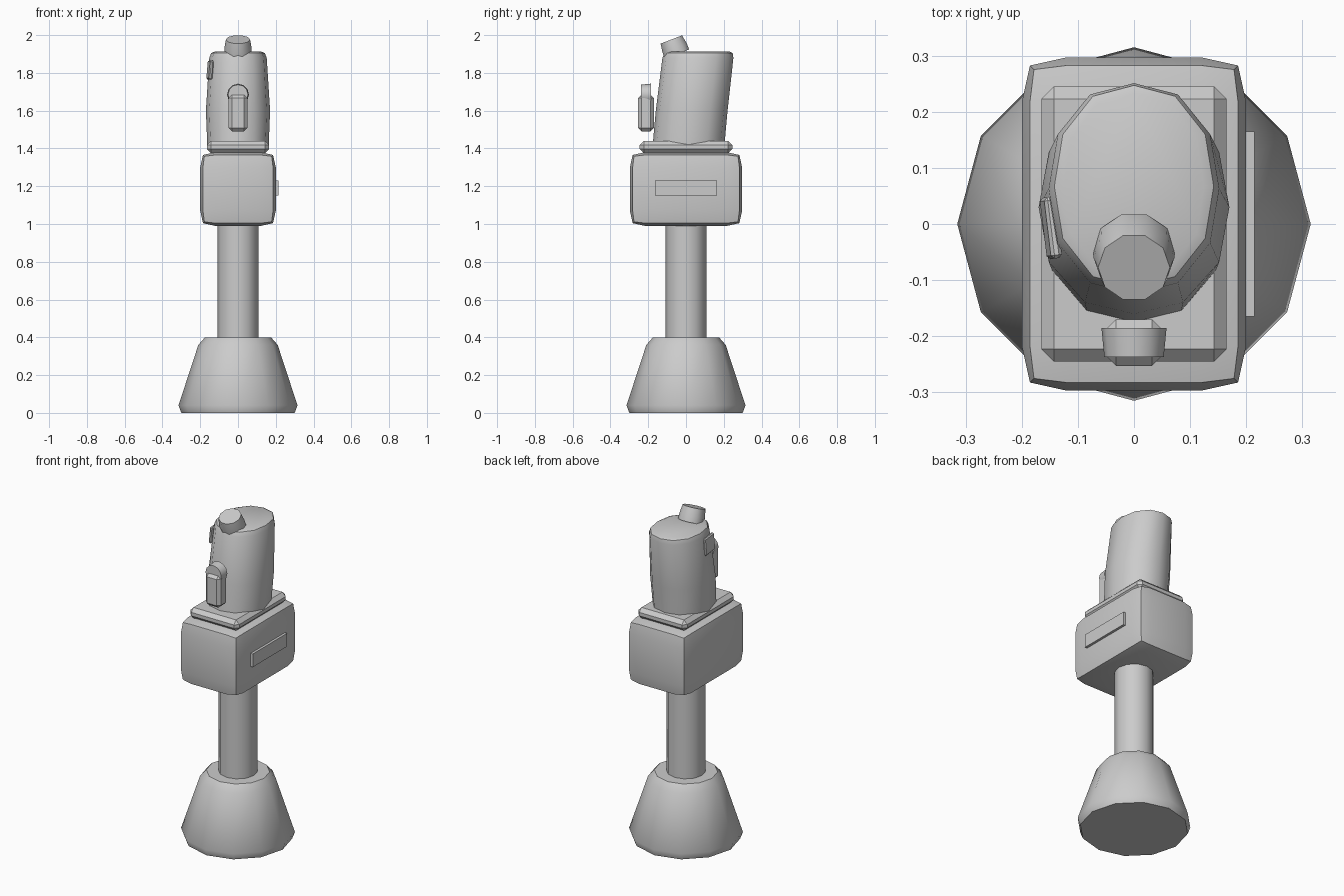
import bpy, bmesh, math
from mathutils import Vector, Matrix

if "Cube" in bpy.data.objects:
    bpy.data.objects.remove(bpy.data.objects["Cube"])


def finish(name, bm, bevel=0, segments=1, profile=0.5, matrix=None, angle=40):
    bmesh.ops.recalc_face_normals(bm, faces=bm.faces)
    if bevel:
        bmesh.ops.bevel(bm, geom=bm.edges[:], offset=bevel, segments=segments,
                        profile=profile, affect='EDGES', clamp_overlap=True)
    if matrix:
        bmesh.ops.transform(bm, matrix=matrix, verts=bm.verts)
    mesh = bpy.data.meshes.new(name)
    bm.to_mesh(mesh)
    bm.free()
    ob = bpy.data.objects.new(name, mesh)
    bpy.context.collection.objects.link(ob)
    bpy.ops.object.select_all(action='DESELECT')
    bpy.context.view_layer.objects.active = ob
    ob.select_set(True)
    bpy.ops.object.shade_smooth_by_angle(angle=math.radians(angle))
    return ob


def box(name, lo, hi, turn=None, **kw):
    lo, hi = Vector(lo), Vector(hi)
    bm = bmesh.new()
    bmesh.ops.create_cube(bm, size=1)
    bmesh.ops.scale(bm, vec=hi - lo, verts=bm.verts)
    matrix = Matrix.Translation((lo + hi) / 2)
    if turn:
        matrix = matrix @ turn
    return finish(name, bm, matrix=matrix, **kw)


def loft(name, rings, sides=12, power=2.0, matrix=None):
    """Stack of superellipse rings, each (z, centre y, radius x, radius y)."""
    bm = bmesh.new()
    loops = []
    for z, cy, rx, ry in rings:
        loop = []
        for i in range(sides):
            a = 2 * math.pi * i / sides
            c, s = math.cos(a), math.sin(a)
            k = (abs(c) ** power + abs(s) ** power) ** (-1 / power)
            loop.append(bm.verts.new((rx * c * k, cy + ry * s * k, z)))
        loops.append(loop)
    for a, b in zip(loops, loops[1:]):
        for i in range(sides):
            j = (i + 1) % sides
            bm.faces.new((a[i], a[j], b[j], b[i]))
    bm.faces.new(loops[0][::-1])
    bm.faces.new(loops[-1])
    return finish(name, bm, matrix=matrix)


def round_rings(*pairs):
    return [(z, 0, r, r) for z, r in pairs]


# Flared foot and column
loft("base", round_rings((0, 0.30), (0.04, 0.315), (0.36, 0.21), (0.40, 0.175)))
loft("column", round_rings((0.38, 0.108), (1.02, 0.108)))

# Rounded housing with side label panel and top plate
box("housing", (-0.2, -0.297, 0.99), (0.2, 0.297, 1.38), bevel=0.08, segments=2, profile=0.67)
box("side_panel", (0.18, -0.165, 1.15), (0.215, 0.165, 1.23))
box("top_plate", (-0.165, -0.245, 1.375), (0.165, 0.245, 1.44), bevel=0.022, angle=25)

# Leaning oval canister
loft("canister", [(1.40, 0.012, 0.162, 0.19), (1.60, 0.03, 0.170, 0.19),
                  (1.88, 0.063, 0.152, 0.188), (1.905, 0.067, 0.142, 0.180),
                  (1.912, 0.068, 0.125, 0.165)], power=2.25)

# Tilted cap on the canister
loft("cap", round_rings((-0.02, 0.073), (0.015, 0.072), (0.063, 0.064)), sides=10,
     matrix=Matrix.Translation((0, -0.055, 1.918)) @ Matrix.Rotation(math.radians(21), 4, 'X'))

# Front lever with round pivot
box("front_lever", (-0.05, -0.253, 1.49), (0.05, -0.17, 1.685), bevel=0.018, angle=25)
loft("lever_pivot", round_rings((0, 0.058), (0.052, 0.053)),
     matrix=Matrix.Translation((0, -0.185, 1.685)) @ Matrix.Rotation(math.radians(90), 4, 'X'))

# Thin tab on the left of the canister
box("side_tab", (-0.158, -0.062, 1.765), (-0.138, 0.048, 1.865),
    turn=Matrix.Rotation(math.radians(7), 4, 'Z') @ Matrix.Rotation(math.radians(5), 4, 'Y'),
    bevel=0.006, angle=25)
